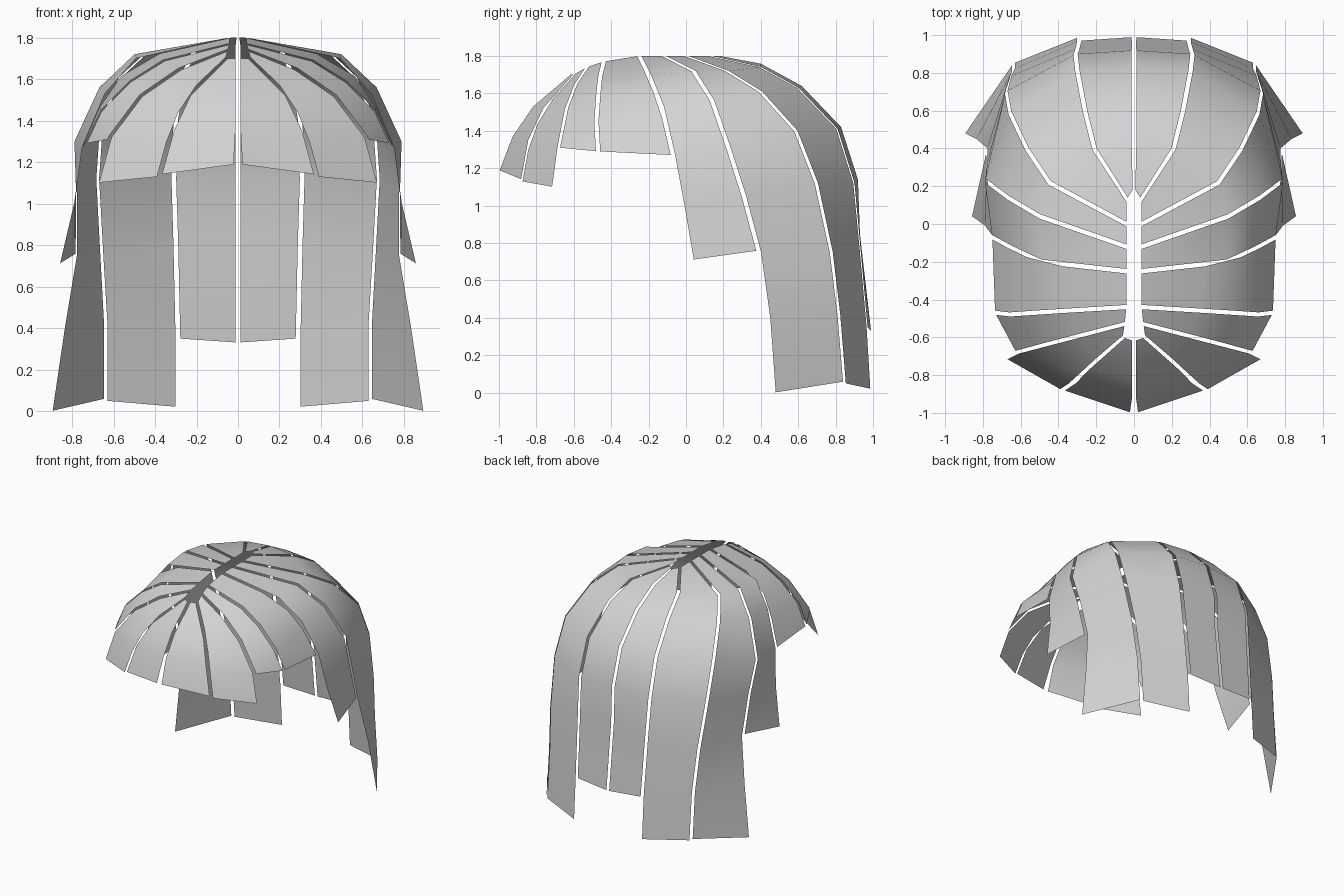
import bpy
import bmesh
from mathutils import Vector

default_cube = bpy.data.objects.get("Cube")
if default_cube:
    bpy.data.objects.remove(default_cube, do_unlink=True)

# One soft grey for every lock
grey = bpy.data.materials.new("hair grey")
grey.use_nodes = True
shade = (0.65, 0.65, 0.65, 1)
grey.diffuse_color = shade
grey.node_tree.nodes["Principled BSDF"].inputs["Base Color"].default_value = shade

SEAM_GAP = 0.012  # half of the open slit between neighbouring locks

# Seams run from the parting down to the tip, in hundredths of a unit
front_seams = {
    "fringe_centre": [(0, -62, 170), (0, -82, 153), (0, -93, 137), (1, -100, 119)],
    "fringe_middle": [(6, -60, 170), (24, -76, 152), (32, -84, 135), (38, -88, 113)],
    "fringe_side": [(5, -53, 174), (28, -59, 165), (47, -64, 152), (62, -68, 132), (68, -71, 110)],
    "temple_front": [(4, -44, 177), (36, -46, 169), (52, -47, 159), (66, -48, 145), (74, -47, 128)],
    "temple_back": [(4, -25, 180), (49, -20, 170), (64, -13, 153), (75, -7, 127),
                    (79, -2, 100), (86, 3, 71)],
}
back_seams = {
    "ear": [(4, -12, 180), (50, 4, 172), (67, 14, 156), (79, 23, 130),
            (78, 31, 105), (78, 39, 75), (84, 44, 40), (90, 47, 0)],
    "nape_side": [(4, 0, 180), (45, 22, 172), (57, 40, 161), (66, 59, 140),
                  (68, 70, 112), (66, 78, 75), (64, 82, 42), (64, 85, 5)],
    "nape_middle": [(4, 13, 180), (21, 40, 174), (26, 60, 163), (30, 81, 141),
                    (31, 90, 112), (30, 93, 80), (29, 97, 35), (29, 99, 2)],
    "nape_centre": [(0, 19, 180), (0, 40, 176), (0, 62, 164), (0, 83, 142),
                    (0, 92, 114), (0, 93, 85), (0, 99, 33)],
}
seams = {name: [Vector(p) / 100 for p in path]
         for name, path in {**front_seams, **back_seams}.items()}


def trim(path, tip_z):
    """Cut a seam off at the height of a lock's tip."""
    kept = [path[0]]
    for upper, lower in zip(path, path[1:]):
        if lower.z <= tip_z:
            kept.append(upper.lerp(lower, (upper.z - tip_z) / (upper.z - lower.z)))
            return kept
        kept.append(lower)
    return kept


def resample(path, rows):
    """Give a seam the requested number of points."""
    result = []
    for row in range(rows):
        place = row * (len(path) - 1) / (rows - 1)
        index = min(int(place), len(path) - 2)
        result.append(path[index].lerp(path[index + 1], place - index))
    return result


def make_lock(name, first_seam, second_seam, first_tip, second_tip):
    """Span a strip between two seams and mirror it over the parting."""
    first = trim(seams[first_seam], first_tip)
    second = trim(seams[second_seam], second_tip)
    rows = max(len(first), len(second))
    mesh = bpy.data.meshes.new(name)
    bm = bmesh.new()
    pairs = []
    for a, b in zip(resample(first, rows), resample(second, rows)):
        inset = (b - a).normalized() * SEAM_GAP
        pairs.append((bm.verts.new(a + inset), bm.verts.new(b - inset)))
    for upper, lower in zip(pairs, pairs[1:]):
        face = bm.faces.new((upper[0], lower[0], lower[1], upper[1]))
        face.smooth = True
    bm.to_mesh(mesh)
    bm.free()
    mesh.materials.append(grey)
    lock = bpy.data.objects.new(name, mesh)
    bpy.context.collection.objects.link(lock)
    mirror = lock.modifiers.new("mirror over parting", "MIRROR")
    mirror.use_axis[0] = True
    mirror.use_mirror_merge = False
    return lock


# Locks from the fringe round to the nape, with the tip height at each edge
make_lock("fringe_inner_locks", "fringe_centre", "fringe_middle", 1.19, 1.14)
make_lock("fringe_outer_locks", "fringe_middle", "fringe_side", 1.13, 1.10)
make_lock("temple_front_locks", "fringe_side", "temple_front", 1.31, 1.29)
make_lock("temple_back_locks", "temple_front", "temple_back", 1.29, 1.27)
make_lock("ear_locks", "temple_back", "ear", 0.71, 0.76)
make_lock("side_long_locks", "ear", "nape_side", 0.0, 0.06)
make_lock("back_long_locks", "nape_side", "nape_middle", 0.05, 0.02)
make_lock("back_centre_locks", "nape_middle", "nape_centre", 0.35, 0.33)
